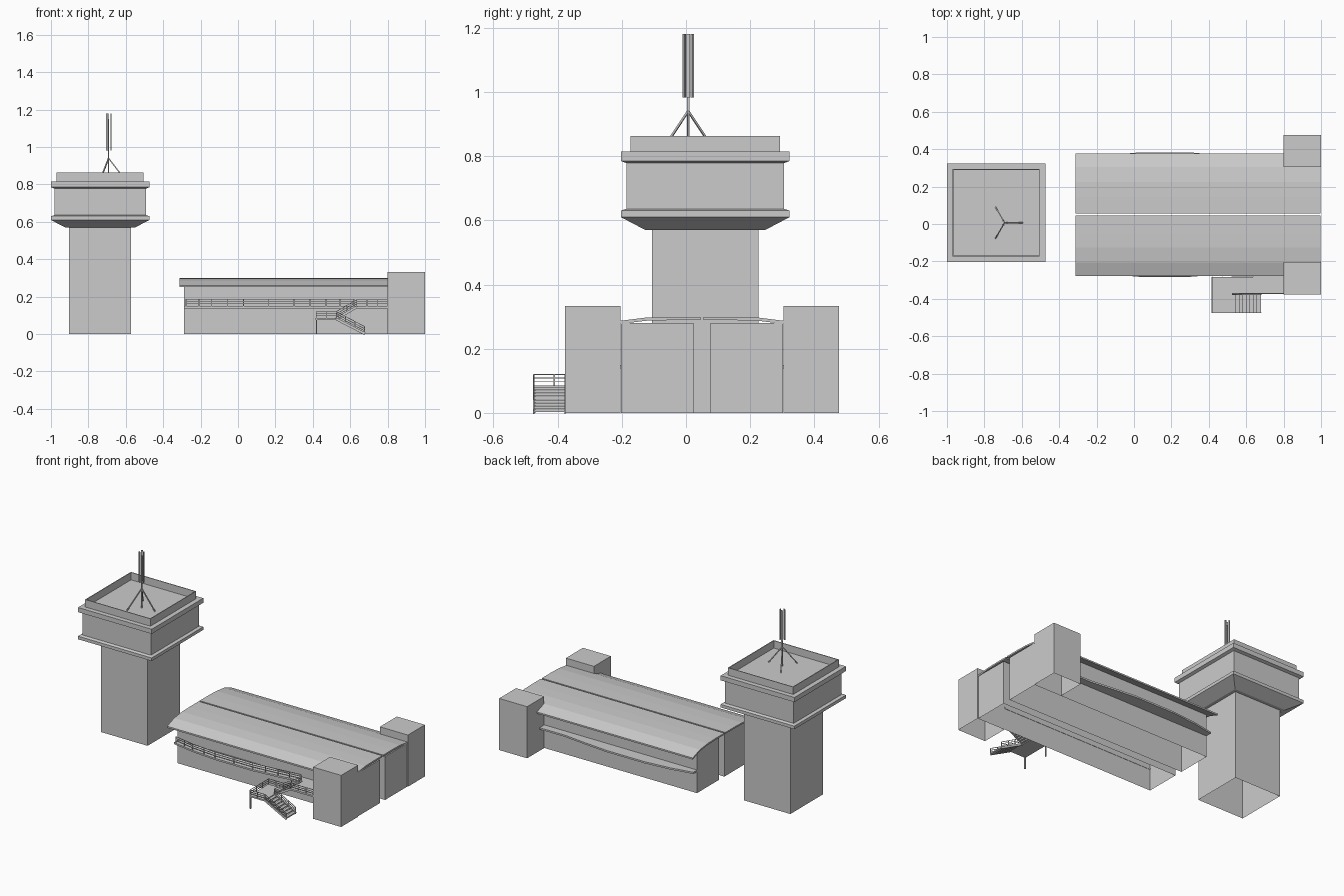
import bpy, bmesh, math
from mathutils import Vector

if "Cube" in bpy.data.objects:
    bpy.data.objects.remove(bpy.data.objects["Cube"], do_unlink=True)

grey = bpy.data.materials.new("plain_grey")
grey.use_nodes = True
grey.diffuse_color = (0.6, 0.6, 0.6, 1)
grey.node_tree.nodes["Principled BSDF"].inputs["Base Color"].default_value = (0.6, 0.6, 0.6, 1)


def finish(name, bm):
    bmesh.ops.recalc_face_normals(bm, faces=bm.faces)
    mesh = bpy.data.meshes.new(name)
    bm.to_mesh(mesh)
    bm.free()
    mesh.materials.append(grey)
    obj = bpy.data.objects.new(name, mesh)
    bpy.context.scene.collection.objects.link(obj)
    return obj


def add_box(bm, xs, ys, zs, open_bottom=False):
    verts = bmesh.ops.create_cube(bm, size=1)["verts"]
    for v in verts:
        v.co = [r[0] if c < 0 else r[1] for c, r in zip(v.co, (xs, ys, zs))]
    if open_bottom:
        low = [f for f in {f for v in verts for f in v.link_faces}
               if all(abs(v.co.z - zs[0]) < 1e-5 for v in f.verts)]
        bmesh.ops.delete(bm, geom=low, context="FACES_ONLY")


def box(name, xs, ys, zs, open_bottom=False):
    bm = bmesh.new()
    add_box(bm, xs, ys, zs, open_bottom)
    return finish(name, bm)


def add_beam(bm, a, b, width, depth=None):
    """Square bar between two points."""
    a, b = Vector(a), Vector(b)
    verts = bmesh.ops.create_cube(bm, size=1)["verts"]
    turn = (b - a).to_track_quat("Z", "Y")
    for v in verts:
        local = Vector((v.co.x * width, v.co.y * (depth or width), v.co.z * (b - a).length))
        v.co = turn @ local + (a + b) / 2


def prism(name, points, place, lo, hi):
    """Extrude a flat outline between lo and hi along the axis set by place."""
    bm = bmesh.new()
    ends = [[bm.verts.new(place(p, q, t)) for p, q in points] for t in (lo, hi)]
    n = len(points)
    for i in range(n):
        j = (i + 1) % n
        bm.faces.new((ends[0][i], ends[0][j], ends[1][j], ends[1][i]))
    for end in ends:
        bm.faces.new(end)
    return finish(name, bm)


# Control tower: square rings stacked from shaft to sunken roof
TX, TY = -0.737, 0.06
rings = [(0.166, 0), (0.166, 0.57), (0.187, 0.57), (0.263, 0.61), (0.263, 0.63),
         (0.245, 0.636), (0.245, 0.778), (0.263, 0.785), (0.263, 0.815),
         (0.233, 0.815), (0.233, 0.863), (0.228, 0.863), (0.228, 0.815)]
bm = bmesh.new()
loops = [[bm.verts.new((TX + sx * h, TY + sy * h, z))
          for sx, sy in ((-1, -1), (1, -1), (1, 1), (-1, 1))] for h, z in rings]
for low, high in zip(loops, loops[1:]):
    for i in range(4):
        j = (i + 1) % 4
        bm.faces.new((low[i], low[j], high[j], high[i]))
bm.faces.new(loops[-1])
finish("control_tower", bm)

# Antenna: mast, tripod legs and three upright panels
AX, AY = -0.692, 0.007
bm = bmesh.new()
add_beam(bm, (AX, AY, 0.815), (AX, AY, 1.15), 0.007)
for k in range(3):
    a = k * math.tau / 3
    c, s = math.cos(a), math.sin(a)
    add_beam(bm, (AX, AY, 0.94), (AX + 0.096 * c, AY + 0.096 * s, 0.815), 0.006)
finish("antenna_mast", bm)
bm = bmesh.new()
for k in range(3):
    a = k * math.tau / 3
    c, s = math.cos(a), math.sin(a)
    new = bmesh.ops.create_cube(bm, size=1)["verts"]
    for v in new:
        u, w = 0.014 + v.co.x * 0.005, v.co.y * 0.012
        v.co = (AX + u * c - w * s, AY + u * s + w * c, 1.081 + v.co.z * 0.198)
finish("antenna_panels", bm)

# Hall: two halves mirrored about the middle line, each with roof, ledge, corner block
MID = 0.05
roof_top = [(0.005, 0.299), (0.095, 0.299), (0.175, 0.297), (0.255, 0.287), (0.327, 0.261)]
roof = roof_top + [(d, z - 0.01) for d, z in reversed(roof_top)]
ledge_edge = [(-0.29, 0.29), (-0.14, 0.317), (0.03, 0.333), (0.3, 0.333), (0.47, 0.317), (0.62, 0.3)]
ledge = [(-0.29, 0.25)] + ledge_edge + [(0.8, 0.3), (0.8, 0.25)]
for side, label in ((-1, "front"), (1, "back")):
    def span(a, b):
        return tuple(sorted((MID + side * a, MID + side * b)))
    box(label + "_hall_wall", (-0.29, 0.996), span(0.027, 0.252), (0, 0.28), True)
    box(label + "_corner_block", (0.8, 1), span(0.254, 0.427), (0, 0.333), True)
    prism(label + "_roof", roof, lambda d, z, x: (x, MID + side * d, z), -0.312, 0.998)
    prism(label + "_ledge", ledge, lambda x, d, z: (x, MID + side * d, z), 0.138, 0.149)

# Balcony railing along the front ledge
bm = bmesh.new()
rail_path = [(x + (0.012 if x < -0.2 else 0), MID - d + 0.005) for x, d in ledge_edge]
for (xa, ya), (xb, yb) in zip(rail_path, rail_path[1:]):
    for z in (0.163, 0.175, 0.187):
        add_beam(bm, (xa, ya, z), (xb, yb, z), 0.003)
    for t in (0, 0.5, 1):
        x, y = xa + (xb - xa) * t, ya + (yb - ya) * t
        add_beam(bm, (x, y, 0.149), (x, y, 0.187), 0.004)
finish("balcony_railing", bm)

# Outside stairs: upper platform, landing, two flights
Y_OUT, Y_MID, Y_IN = -0.477, -0.374, -0.284
LAND = 0.085
box("upper_platform", (0.635, 0.8), (Y_MID, -0.2), (0.138, 0.149))
box("stair_landing", (0.415, 0.525), (Y_OUT, Y_IN), (LAND - 0.009, LAND))


def flight(name, x0, z0, x1, z1, ys, steps=8):
    bm = bmesh.new()
    dx, dz = (x1 - x0) / steps, (z1 - z0) / steps
    for i in range(steps):
        z = z0 + dz * (i + 0.5)
        add_box(bm, (x0 + dx * i, x0 + dx * (i + 1)), ys, (z - 0.008, z))
    for y in ys:
        add_beam(bm, (x0, y, z0 - 0.004), (x1, y, z1 - 0.004), 0.004, 0.014)
    finish(name, bm)


flight("upper_flight", 0.525, LAND, 0.635, 0.149, (Y_MID + 0.003, Y_IN))
flight("lower_flight", 0.525, LAND, 0.678, 0.006, (Y_OUT + 0.003, Y_MID - 0.003))

# Stair railings
bm = bmesh.new()


def railing(a, b, posts=3):
    a, b = Vector(a), Vector(b)
    for h in (0.012, 0.023, 0.035):
        up = Vector((0, 0, h))
        add_beam(bm, a + up, b + up, 0.003)
    for i in range(posts):
        p = a.lerp(b, i / (posts - 1))
        add_beam(bm, p, p + Vector((0, 0, 0.035)), 0.004)


for y in (Y_OUT + 0.003, Y_MID - 0.003):
    railing((0.525, y, LAND), (0.676, y, 0.006), 4)
for y in (Y_MID + 0.003, Y_IN):
    railing((0.525, y, LAND), (0.635, y, 0.149))
railing((0.418, Y_OUT + 0.003, LAND), (0.525, Y_OUT + 0.003, LAND))
railing((0.418, Y_OUT + 0.003, LAND), (0.418, Y_IN, LAND), 4)
railing((0.418, Y_IN, LAND), (0.525, Y_IN, LAND))
railing((0.635, Y_MID + 0.003, 0.149), (0.8, Y_MID + 0.003, 0.149), 4)
finish("stair_railings", bm)

# Landing posts
bm = bmesh.new()
for y in (Y_OUT + 0.004, Y_IN - 0.004):
    add_beam(bm, (0.42, y, 0), (0.42, y, LAND), 0.007)
finish("landing_posts", bm)
